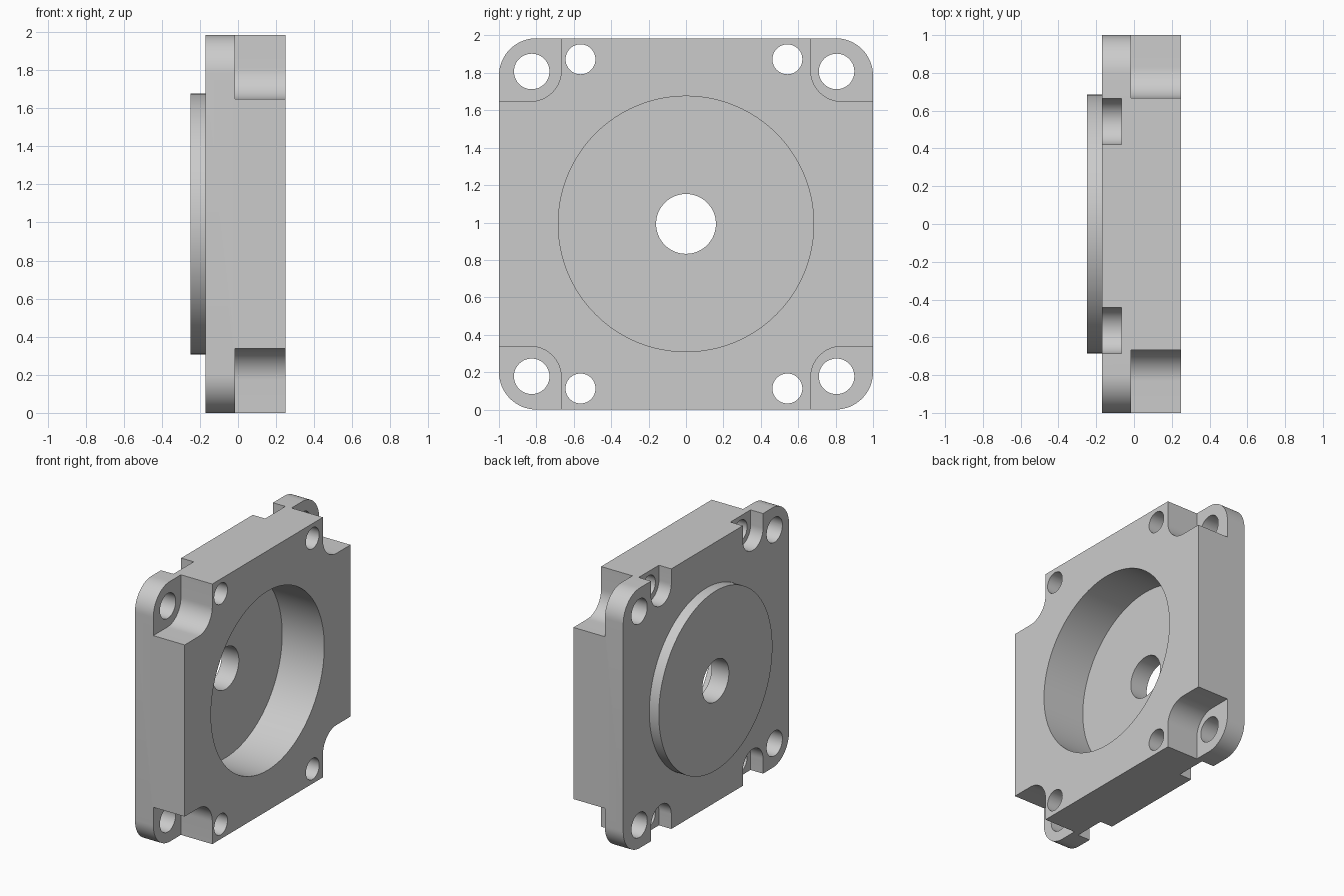
import bpy, bmesh, math

old = bpy.data.objects.get("Cube")
if old:
    bpy.data.objects.remove(old, do_unlink=True)

grey = bpy.data.materials.new("light_grey")
grey.use_nodes = True
colour = (0.6, 0.6, 0.6, 1)
grey.diffuse_color = colour
grey.node_tree.nodes["Principled BSDF"].inputs["Base Color"].default_value = colour

HEIGHT = 1.985
MID = HEIGHT / 2
BACK, FACE, FLANGE = -0.17, 0.25, -0.015


def arc(y, z, r, start, end, n):
    steps = [math.radians(start + (end - start) * i / n) for i in range(n + 1)]
    return [(y + r * math.cos(a), z + r * math.sin(a)) for a in steps]


def circle(y, z, r, n=48):
    return arc(y, z, r, 0, 360, n)[:-1]


def prism(name, outline, x0, x1):
    """Extrude a (y, z) outline along x."""
    bm = bmesh.new()
    base = bm.faces.new([bm.verts.new((x0, y, z)) for y, z in outline])
    ext = bmesh.ops.extrude_face_region(bm, geom=[base])
    moved = [v for v in ext["geom"] if isinstance(v, bmesh.types.BMVert)]
    bmesh.ops.translate(bm, verts=moved, vec=(x1 - x0, 0, 0))
    bmesh.ops.recalc_face_normals(bm, faces=bm.faces)
    mesh = bpy.data.meshes.new(name)
    bm.to_mesh(mesh)
    bm.free()
    mesh.materials.append(grey)
    obj = bpy.data.objects.new(name, mesh)
    bpy.context.collection.objects.link(obj)
    return obj


def combine(target, tool, operation):
    mod = target.modifiers.new(operation.lower(), 'BOOLEAN')
    mod.operation, mod.solver, mod.object = operation, 'EXACT', tool
    bpy.context.view_layer.objects.active = target
    bpy.ops.object.modifier_apply(modifier=mod.name)
    bpy.data.objects.remove(tool, do_unlink=True)


def cut(outline, x0, x1):
    combine(body, prism("cutter", outline, x0, x1), 'DIFFERENCE')


# Rounded square block
R = 0.2
outline = []
for i, (sy, sz) in enumerate([(1, 1), (-1, 1), (-1, -1), (1, -1)]):
    outline += arc(sy * (1 - R), MID + sz * (MID - R), R, 90 * i, 90 * i + 90, 16)
body = prism("flange_housing", outline, BACK, FACE)

# Raised round boss on the back
combine(body, prism("boss", circle(0, MID, 0.685, 128), -0.25, BACK + 0.03), 'UNION')

# Round recess and shaft hole
cut(circle(0, MID, 0.683, 128), -0.105, 0.4)
cut(circle(0, MID, 0.16, 64), -0.4, 0.4)

for sy in (-1, 1):
    hole_y = 0.805 if sy > 0 else -0.825
    small_y = 0.542 if sy > 0 else -0.564
    for sz in (-1, 1):
        # Corner notch with a rounded inner corner
        r, inner_y, inner_z = 0.165, 0.667, 0.655
        corner = arc(inner_y + r, inner_z + r, r, 180, 270, 16)
        corner += [(1.2, inner_z), (1.2, 1.2), (inner_y, 1.2)]
        cut([(sy * y, MID + sz * z) for y, z in corner], FLANGE, 0.4)
        # Mounting hole in the corner lobe
        cut(circle(hole_y, MID + sz * 0.815, 0.095), -0.4, 0.4)
        # Open-ended nut slot on the back, with its screw hole
        z, w = 0.88, 0.122
        slot = arc(0, z, w, 180, 360, 24) + [(w, 1.2), (-w, 1.2)]
        cut([(small_y + y, MID + sz * q) for y, q in slot], -0.4, -0.065)
        cut(circle(small_y, MID + sz * z, 0.08), -0.4, 0.4)

bpy.ops.object.select_all(action='DESELECT')
body.select_set(True)
bpy.context.view_layer.objects.active = body
bpy.ops.object.shade_smooth_by_angle(angle=math.radians(30))
